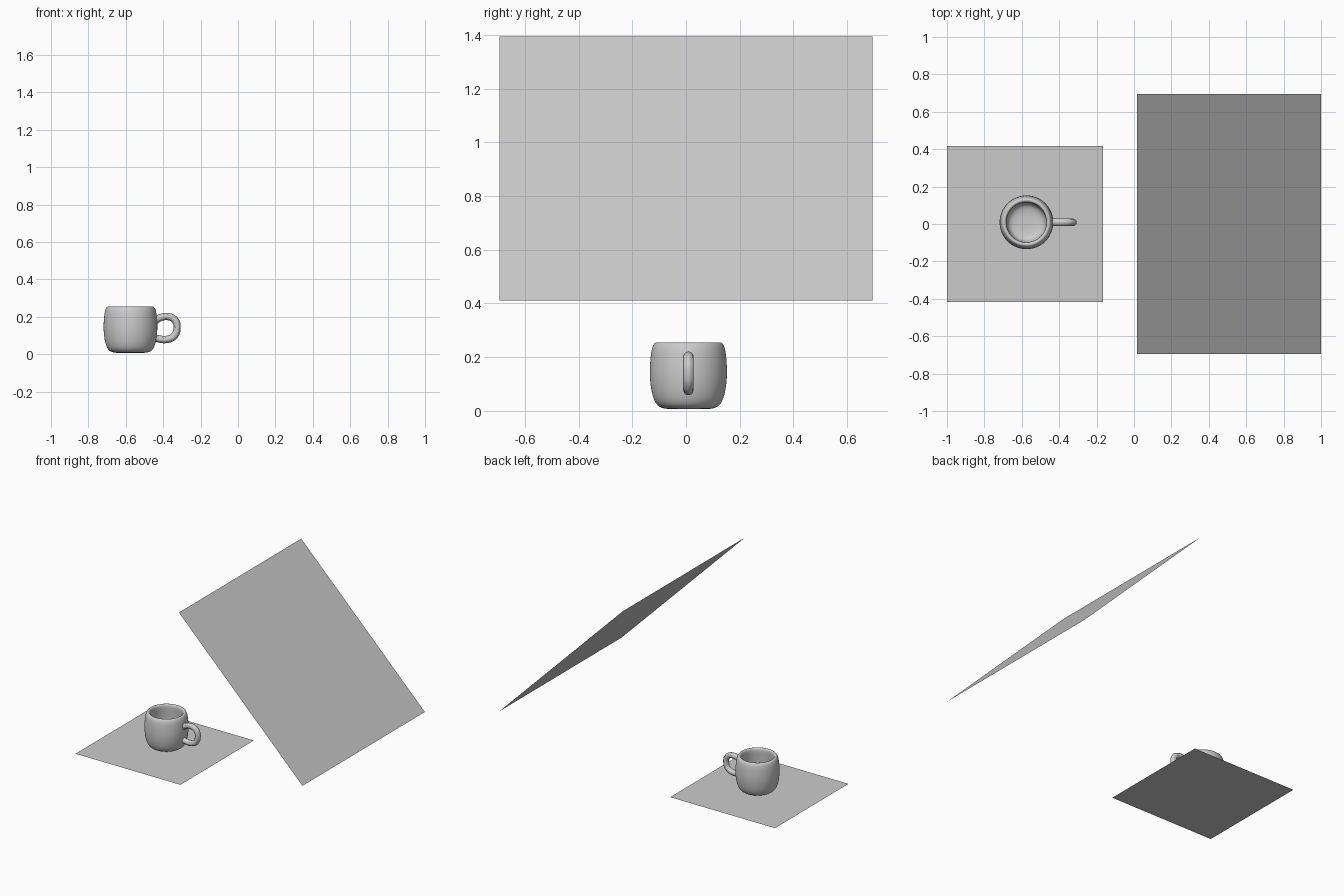
import bpy, bmesh, math
from mathutils import Vector

if "Cube" in bpy.data.objects:
    bpy.data.objects.remove(bpy.data.objects["Cube"])

CX, CY = -0.575, 0.009          # mug axis


def plane(name, size, loc, tilt=0.0):
    bpy.ops.mesh.primitive_plane_add(size=size, location=loc, rotation=(0, tilt, 0))
    bpy.context.object.name = name


def lathe(name, profile, loc, steps=32):
    bm = bmesh.new()
    verts = [bm.verts.new((r, 0, z)) for r, z in profile]
    edges = [bm.edges.new(p) for p in zip(verts, verts[1:])]
    bmesh.ops.spin(bm, geom=verts + edges, cent=(0, 0, 0), axis=(0, 0, 1),
                   angle=math.tau, steps=steps, use_duplicate=False)
    bmesh.ops.remove_doubles(bm, verts=bm.verts, dist=1e-5)
    bmesh.ops.recalc_face_normals(bm, faces=bm.faces)
    for f in bm.faces:
        f.smooth = True
    mesh = bpy.data.meshes.new(name)
    bm.to_mesh(mesh)
    bm.free()
    ob = bpy.data.objects.new(name, mesh)
    ob.location = loc
    bpy.context.collection.objects.link(ob)
    sub = ob.modifiers.new("smooth", 'SUBSURF')
    sub.levels = sub.render_levels = 2
    return ob


# table surface under the mug, and the tilted square panel beside it
plane("floor_panel", 0.834, (-0.583, 0, 0))
plane("tilted_panel", 1.39, (0.508, 0, 0.902), math.radians(45))

# mug body: outer wall up, over the rim, down the inside
profile = [(0, 0.007), (0.05, 0.007), (0.095, 0.007), (0.122, 0.022), (0.138, 0.065),
           (0.146, 0.13), (0.143, 0.19), (0.138, 0.232), (0.128, 0.255),
           (0.114, 0.256), (0.106, 0.244), (0.109, 0.20), (0.113, 0.13),
           (0.106, 0.07), (0.092, 0.042), (0.05, 0.034), (0, 0.034)]
lathe("mug_body", profile, (CX, CY, 0))

# handle: round tube along a smooth loop
path = [(-0.452, 0.172), (-0.42, 0.193), (-0.375, 0.201), (-0.337, 0.182),
        (-0.326, 0.14), (-0.341, 0.098), (-0.38, 0.079), (-0.45, 0.087)]
cu = bpy.data.curves.new("mug_handle", 'CURVE')
cu.dimensions = '3D'
cu.bevel_depth = 0.0195
cu.bevel_resolution = 4
cu.resolution_u = 8
cu.use_fill_caps = True
sp = cu.splines.new('BEZIER')
sp.bezier_points.add(len(path) - 1)
for bp, (x, z) in zip(sp.bezier_points, path):
    bp.co = Vector((x, CY, z))
    bp.handle_left_type = bp.handle_right_type = 'AUTO'
handle = bpy.data.objects.new("mug_handle", cu)
bpy.context.collection.objects.link(handle)
bpy.ops.object.select_all(action='DESELECT')
handle.select_set(True)
bpy.context.view_layer.objects.active = handle
bpy.ops.object.convert(target='MESH')
bpy.ops.object.shade_smooth_by_angle()
